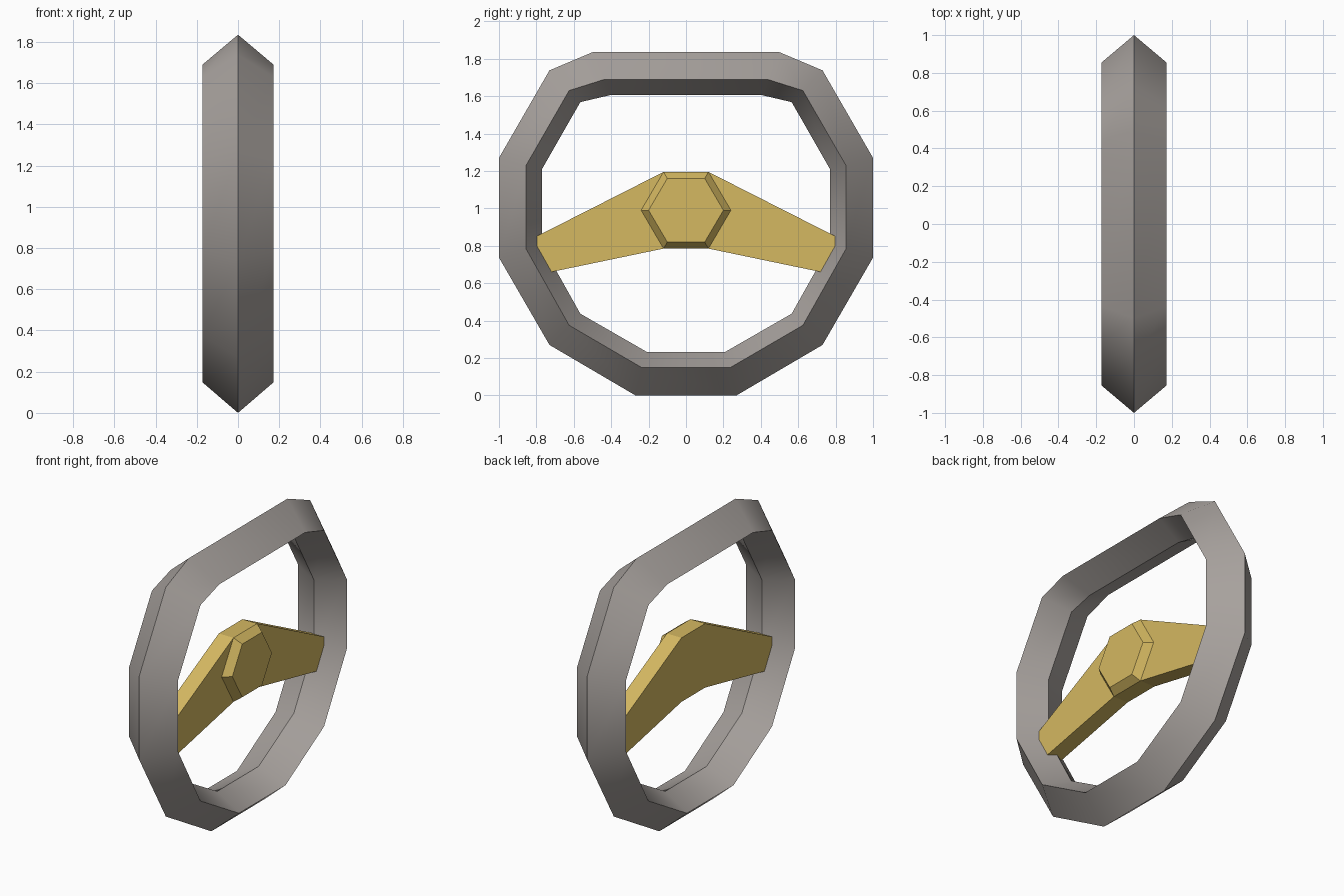
import bpy, bmesh, math

if "Cube" in bpy.data.objects:
    bpy.data.objects.remove(bpy.data.objects["Cube"])


def material(name, rgb):
    m = bpy.data.materials.new(name)
    m.diffuse_color = (*rgb, 1)
    m.use_nodes = True
    m.node_tree.nodes["Principled BSDF"].inputs["Base Color"].default_value = m.diffuse_color
    return m


grey = material("warm_grey", (0.39, 0.36, 0.34))
gold = material("gold", (0.66, 0.48, 0.12))


def mirrored(half):
    """Close a right-hand (y, z) outline, listed top to bottom, into a full loop."""
    return half + [(-y, z) for y, z in reversed(half)]


def loft(name, rings, mat, closed):
    """Join outlines given as (x, loop); closed wraps last to first, else caps ends."""
    bm = bmesh.new()
    loops = [[bm.verts.new((x, y, z)) for y, z in loop] for x, loop in rings]
    n = len(loops[0])
    pairs = list(zip(loops, loops[1:]))
    if closed:
        pairs.append((loops[-1], loops[0]))
    else:
        bm.faces.new(loops[0])
        bm.faces.new(loops[-1])
    for a, b in pairs:
        for i in range(n):
            j = (i + 1) % n
            bm.faces.new((a[i], a[j], b[j], b[i]))
    bmesh.ops.recalc_face_normals(bm, faces=bm.faces)
    me = bpy.data.meshes.new(name)
    bm.to_mesh(me)
    bm.free()
    me.materials.append(mat)
    ob = bpy.data.objects.new(name, me)
    bpy.context.collection.objects.link(ob)
    return ob


# Rim: diamond cross-section swept around a flat-topped polygon
outer = mirrored([(0.5, 1.835), (0.73, 1.738), (1.0, 1.27), (1.0, 0.737), (0.73, 0.27), (0.27, 0)])
side = mirrored([(0.435, 1.69), (0.625, 1.63), (0.855, 1.23), (0.855, 0.783), (0.625, 0.375), (0.235, 0.148)])
inner = mirrored([(0.4, 1.607), (0.565, 1.568), (0.77, 1.21), (0.77, 0.803), (0.565, 0.437), (0.21, 0.233)])
rim = loft("rim", [(0, outer), (0.172, side), (0, inner), (-0.172, side)], grey, True)
bpy.context.view_layer.objects.active = rim
rim.select_set(True)
bpy.ops.object.shade_smooth_by_angle(angle=math.radians(45))

# Crossbar: flat plate whose ends sink slightly into the rim
bar = mirrored([(0.12, 1.195), (0.80, 0.85), (0.80, 0.787), (0.73, 0.658), (0.12, 0.785)])
loft("crossbar", [(-0.052, bar), (0.052, bar)], gold, False)

# Hub: bevelled hexagon on the +x face of the crossbar
hub_base = mirrored([(0.12, 1.195), (0.24, 0.99), (0.12, 0.785)])
hub_face = mirrored([(0.1, 1.16), (0.2, 0.99), (0.1, 0.82)])
loft("hub", [(0.045, hub_base), (0.052, hub_base), (0.1, hub_face)], gold, False)
